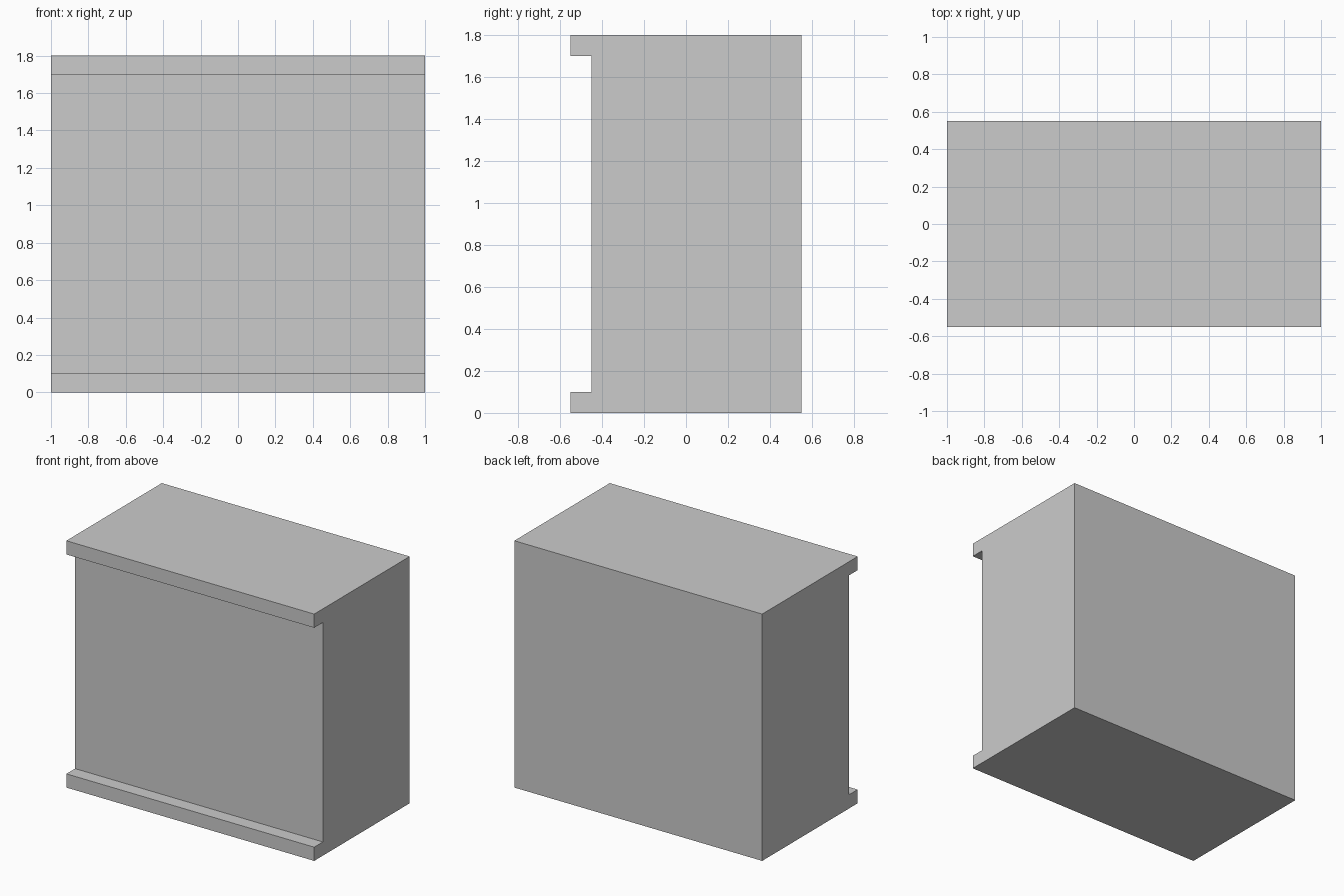
import bpy, bmesh

if "Cube" in bpy.data.objects:
    bpy.data.objects.remove(bpy.data.objects["Cube"])

HALF_WIDTH = 1.0

# Side profile (y, z): block with a lip at the top and bottom of the front
profile = [(-0.55, 0), (0.55, 0), (0.55, 1.8), (-0.55, 1.8),
           (-0.55, 1.7), (-0.45, 1.7), (-0.45, 0.1), (-0.55, 0.1)]

# Cabinet body: profile extruded across the width
bm = bmesh.new()
side = bm.faces.new([bm.verts.new((-HALF_WIDTH, y, z)) for y, z in profile])
result = bmesh.ops.extrude_face_region(bm, geom=[side], use_keep_orig=True)
moved = [g for g in result["geom"] if isinstance(g, bmesh.types.BMVert)]
bmesh.ops.translate(bm, verts=moved, vec=(2 * HALF_WIDTH, 0, 0))
bmesh.ops.recalc_face_normals(bm, faces=bm.faces[:])

mesh = bpy.data.meshes.new("cabinet_body")
bm.to_mesh(mesh)
bm.free()
bpy.context.collection.objects.link(bpy.data.objects.new("cabinet_body", mesh))
